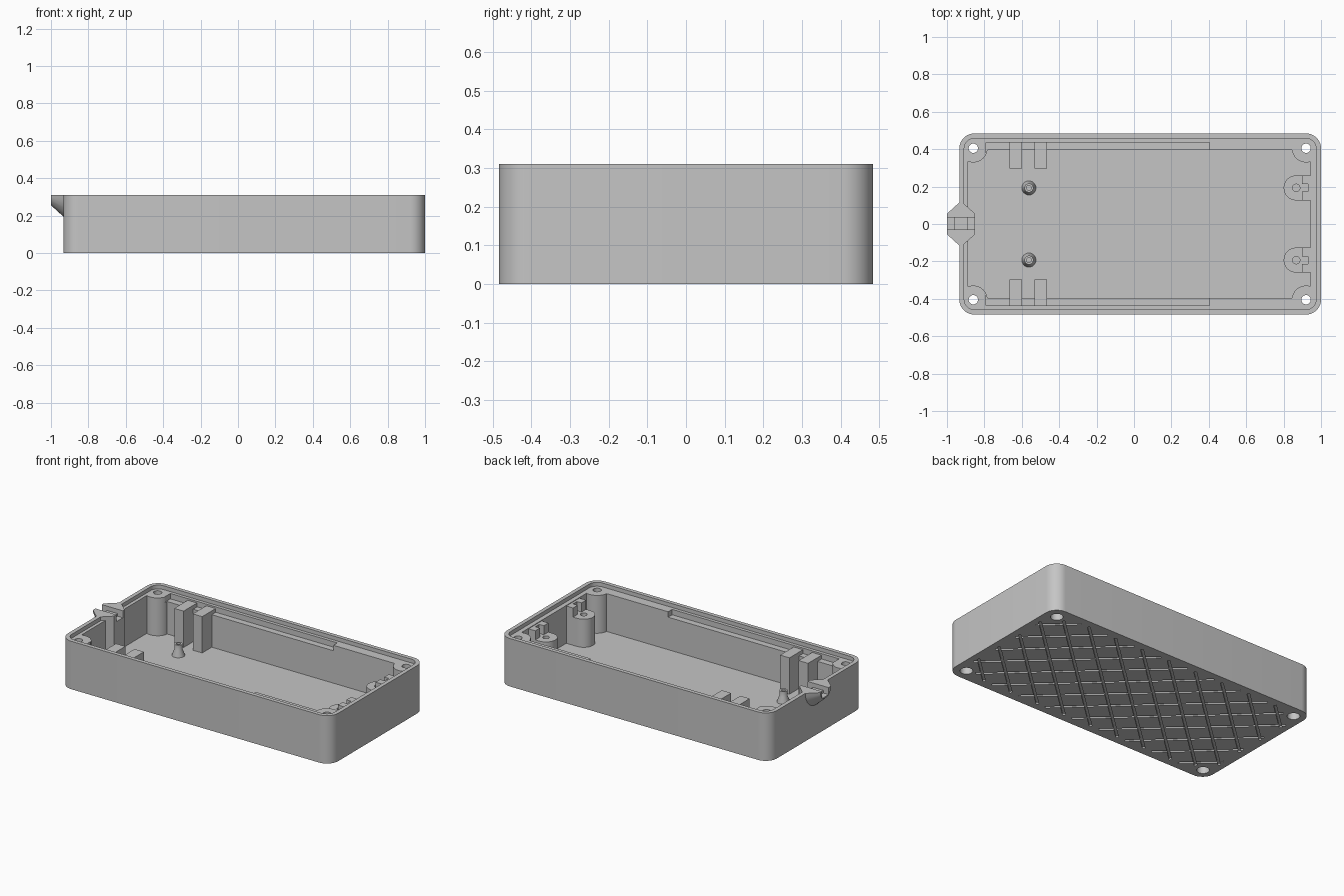
import bpy, bmesh, math
from mathutils import Vector

cube = bpy.data.objects.get("Cube")
if cube:
    bpy.data.objects.remove(cube)

grey = bpy.data.materials.new("case_grey")
grey.use_nodes = True
grey.diffuse_color = (0.56, 0.56, 0.56, 1)
grey.node_tree.nodes["Principled BSDF"].inputs["Base Color"].default_value = grey.diffuse_color

CX = 0.033            # middle of the case in x
FLOOR, LEDGE, TOP = 0.04, 0.285, 0.31
SCREWS = [(x, y) for x in (-0.859, 0.92) for y in (-0.405, 0.405)]


def make(name, bm):
    bmesh.ops.recalc_face_normals(bm, faces=bm.faces)
    mesh = bpy.data.meshes.new(name)
    bm.to_mesh(mesh)
    bm.free()
    mesh.materials.append(grey)
    obj = bpy.data.objects.new(name, mesh)
    bpy.context.collection.objects.link(obj)
    return obj


def prism(name, outline, z0, z1):
    bm = bmesh.new()
    face = bm.faces.new([bm.verts.new((x, y, z0)) for x, y in outline])
    side = bmesh.ops.extrude_face_region(bm, geom=[face])["geom"]
    top = [v for v in side if isinstance(v, bmesh.types.BMVert)]
    bmesh.ops.translate(bm, verts=top, vec=(0, 0, z1 - z0))
    return make(name, bm)


def box(name, x0, x1, y0, y1, z0, z1):
    return prism(name, [(x0, y0), (x1, y0), (x1, y1), (x0, y1)], z0, z1)


def arc(cx, cy, r, start, end, n):
    angles = [math.radians(start + (end - start) * i / n) for i in range(n + 1)]
    return [(cx + r * math.cos(a), cy + r * math.sin(a)) for a in angles]


def cylinder(name, x, y, r, z0, z1):
    return prism(name, arc(x, y, r, 0, 360, 32)[:-1], z0, z1)


def rounded(name, hx, hy, r, z0, z1):
    outline = []
    for i, (sx, sy) in enumerate([(1, 1), (-1, 1), (-1, -1), (1, -1)]):
        outline += arc(CX + sx * (hx - r), sy * (hy - r), r, 90 * i, 90 * i + 90, 10)
    return prism(name, outline, z0, z1)


def lathe(name, x, y, profile):
    bm = bmesh.new()
    verts = [bm.verts.new((x + r, y, z)) for r, z in profile]
    edges = [bm.edges.new(p) for p in zip(verts, verts[1:])]
    bmesh.ops.spin(bm, geom=verts + edges, cent=(x, y, 0), axis=(0, 0, 1),
                   angle=2 * math.pi, steps=24)
    bmesh.ops.remove_doubles(bm, verts=bm.verts, dist=0.0005)
    return make(name, bm)


def cut(target, *cutters, keep=False):
    bpy.context.view_layer.objects.active = target
    for c in cutters:
        mod = target.modifiers.new("cut", "BOOLEAN")
        mod.operation, mod.solver, mod.object = "DIFFERENCE", "EXACT", c
        bpy.ops.object.modifier_apply(modifier=mod.name)
        if not keep:
            bpy.data.objects.remove(c)


# Case shell with lid recess; screw bosses stay standing in the cavity corners
case = rounded("case_body", 0.967, 0.484, 0.08, 0, TOP)
cavity = box("cavity", -0.887, 0.945, -0.396, 0.396, FLOOR, 0.5)
cut(cavity, *[cylinder("boss", x, y, 0.076, -0.1, 0.6) for x, y in SCREWS])
cut(case, rounded("lid_recess", 0.941, 0.458, 0.056, LEDGE, 0.5), cavity)

# Long slots in the side ledges
for s in (-1, 1):
    ys = sorted((s * 0.38, s * 0.437))
    cut(case, box("slot", -0.79, 0.405, *ys, 0.25, 0.5))

# Screw holes, counterbored from below
for x, y in SCREWS:
    cut(case, cylinder("hole", x, y, 0.025, -0.1, 0.5),
        cylinder("counterbore", x, y, 0.037, -0.1, 0.1))


# Diagonal grip grooves in the underside
def on_grip(p):
    clear = all((p - Vector(h)).length > 0.06 for h in SCREWS)
    return clear and abs(p.x - CX) < 0.925 and abs(p.y) < 0.44


for s in (-1, 1):
    along = Vector((1, s * 0.92)).normalized()
    across = Vector((-along.y, along.x)) * 0.008
    for i in range(-7, 8):
        origin = Vector((CX + i * 0.2, 0))
        inside = [t / 100 for t in range(-70, 71) if on_grip(origin + along * (t / 100))]
        if len(inside) < 8:
            continue
        a, b = origin + along * inside[0], origin + along * inside[-1]
        cut(case, prism("groove", [a - across, b - across, b + across, a + across],
                        -0.05, 0.01))

# Cable clamp: half cone outside, tapered column down to the floor inside
bm = bmesh.new()
for x, r in ((-1, 0.055), (-0.925, 0.123)):
    for y, z in arc(0, TOP, r, 180, 360, 16):
        bm.verts.new((x, y, z))
bmesh.ops.convex_hull(bm, input=bm.verts)
lip = make("cable_clamp_lip", bm)
column = prism("cable_clamp_column",
               [(-0.925, -0.123), (-0.85, -0.055), (-0.85, 0.055), (-0.925, 0.123)],
               0.02, TOP)

# Cable channel with a raised pinch in the middle
for x0, x1, z in ((-1.1, -0.7, 0.282), (-1.1, -0.962, 0.265), (-0.888, -0.7, 0.265)):
    tool = box("channel", x0, x1, -0.03, 0.036, z, 0.5)
    for part in (case, lip, column):
        cut(part, tool, keep=True)
    bpy.data.objects.remove(tool)

parts = [case, lip, column]

for s, side in ((-1, "front"), (1, "back")):
    # Guide blocks rising beside the long walls
    ys = sorted((s * 0.298, s * 0.436))
    for i, x in enumerate((-0.665, -0.532)):
        parts.append(box(f"guide_block_{side}_{i + 1}", x, x + 0.067, *ys, 0.03, 0.275))
    # Flared hollow standoffs
    parts.append(lathe(f"standoff_{side}", -0.562, s * 0.193,
                       [(0.038, 0.03), (0.038, 0.045), (0.024, 0.08), (0.024, 0.115),
                        (0.013, 0.115), (0.013, 0.045), (0, 0.045)]))
    # Round ended supports with a pilot hole
    y = s * 0.193
    outline = [(0.95, y + 0.067)] + arc(0.867, y, 0.067, 90, 270, 16) + [(0.95, y - 0.067)]
    support = prism(f"board_support_{side}", outline, 0.03, 0.222)
    cut(support, cylinder("pilot", 0.867, y, 0.02, 0.1, 0.5))
    parts.append(support)
    # Notched stop standing on each support
    stop = box(f"board_stop_{side}", 0.897, 0.95, y - 0.067, y + 0.067, 0.215, LEDGE - 0.004)
    cut(stop, box("notch", 0.8, 0.93, y - 0.02, y + 0.02, 0.2, 0.5))
    parts.append(stop)

# Smooth rounded surfaces, keep edges sharp
bpy.ops.object.select_all(action="DESELECT")
for part in parts:
    part.select_set(True)
bpy.context.view_layer.objects.active = case
bpy.ops.object.shade_smooth_by_angle(angle=math.radians(30))
